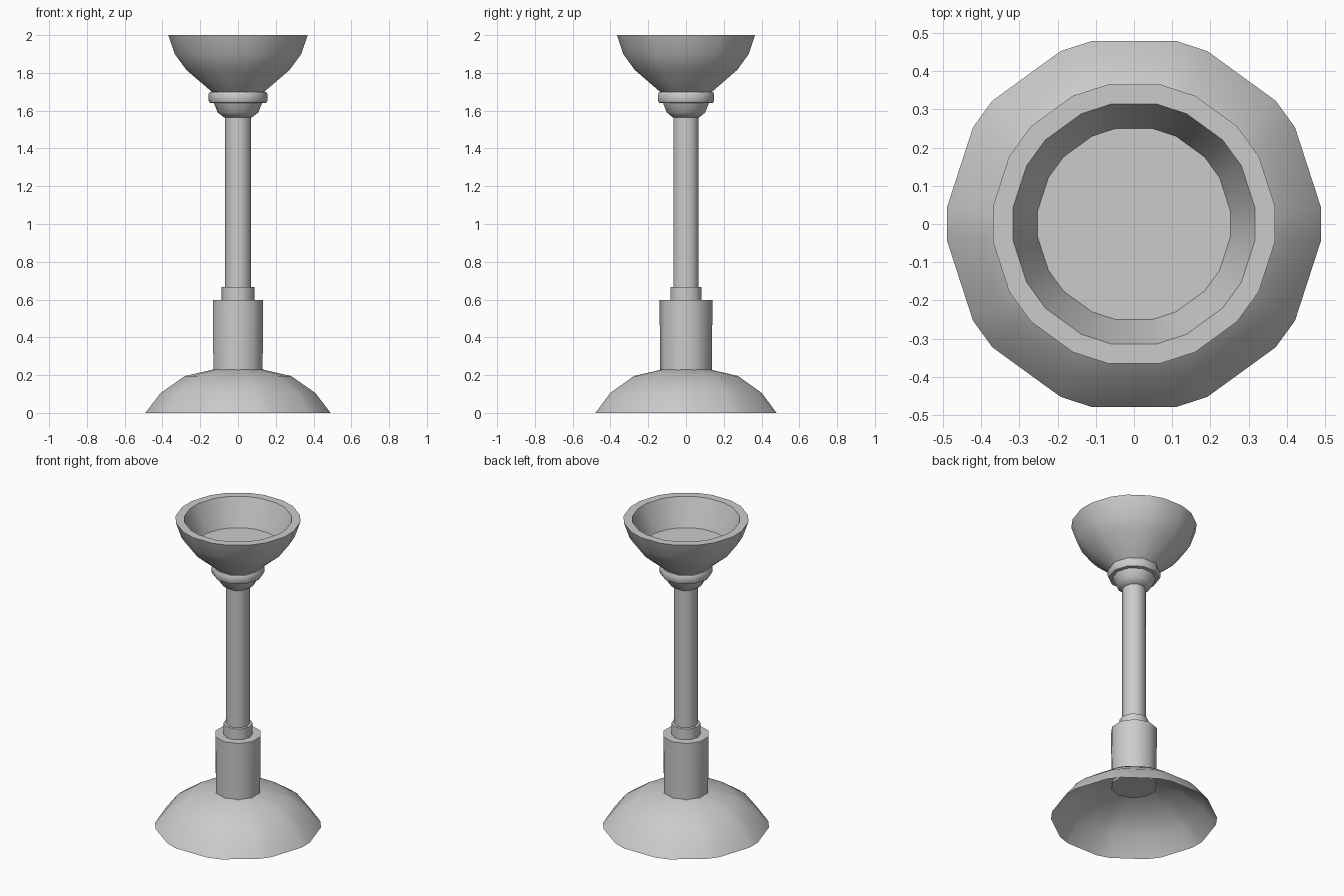
import bpy, bmesh
from math import radians, cos, sin

if "Cube" in bpy.data.objects:
    bpy.data.objects.remove(bpy.data.objects["Cube"])


def ring_angles(half_bevel=0.0, turn=0.0):
    """Ten-sided ring; half_bevel splits each corner into two points."""
    angles = []
    for k in range(10):
        offsets = (-half_bevel, half_bevel) if half_bevel else (0.0,)
        angles += [radians(36 * k + turn + o) for o in offsets]
    return angles


def lathe(name, profile, angles, cap_start=False, cap_end=False):
    """Spin a (radius, z) profile, listed bottom-outside to top, into a mesh."""
    bm = bmesh.new()
    rings = [[bm.verts.new((r * cos(a), r * sin(a), z)) for a in angles]
             for r, z in profile]
    n = len(angles)
    for low, high in zip(rings, rings[1:]):
        for i in range(n):
            j = (i + 1) % n
            bm.faces.new((low[i], low[j], high[j], high[i]))
    if cap_start:
        bm.faces.new(rings[0][::-1])
    if cap_end:
        bm.faces.new(rings[-1])
    mesh = bpy.data.meshes.new(name)
    bm.to_mesh(mesh)
    bm.free()
    obj = bpy.data.objects.new(name, mesh)
    bpy.context.collection.objects.link(obj)
    bpy.ops.object.select_all(action='DESELECT')
    obj.select_set(True)
    bpy.context.view_layer.objects.active = obj
    bpy.ops.object.shade_smooth_by_angle(angle=radians(40))
    return obj


plain = ring_angles()

# Hollow domed foot, open underneath
lathe("base_dome", [(0.492, 0), (0.412, 0.105), (0.283, 0.195), (0.13, 0.23)],
      ring_angles(5))

# Thick lower sleeve, turned half a side
lathe("lower_sleeve", [(0.137, 0.215), (0.14, 0.597)],
      ring_angles(turn=18), True, True)

# Small ring on the sleeve
lathe("stem_ring", [(0.087, 0.59), (0.087, 0.667)], plain, True, True)

# Slim stem
lathe("stem", [(0.07, 0.60), (0.07, 1.60)], plain, True, True)

# Stepped collar under the bowl
lathe("collar", [(0.072, 1.563), (0.107, 1.59), (0.128, 1.64), (0.15, 1.642),
                 (0.156, 1.652), (0.156, 1.688), (0.15, 1.698)],
      plain, True, True)

# Bowl: outer wall, flat rim, inner wall and floor
lathe("bowl", [(0.14, 1.70), (0.275, 1.815), (0.338, 1.90), (0.372, 2.0),
               (0.32, 2.0), (0.255, 1.825)],
      ring_angles(7.5), True, True)
